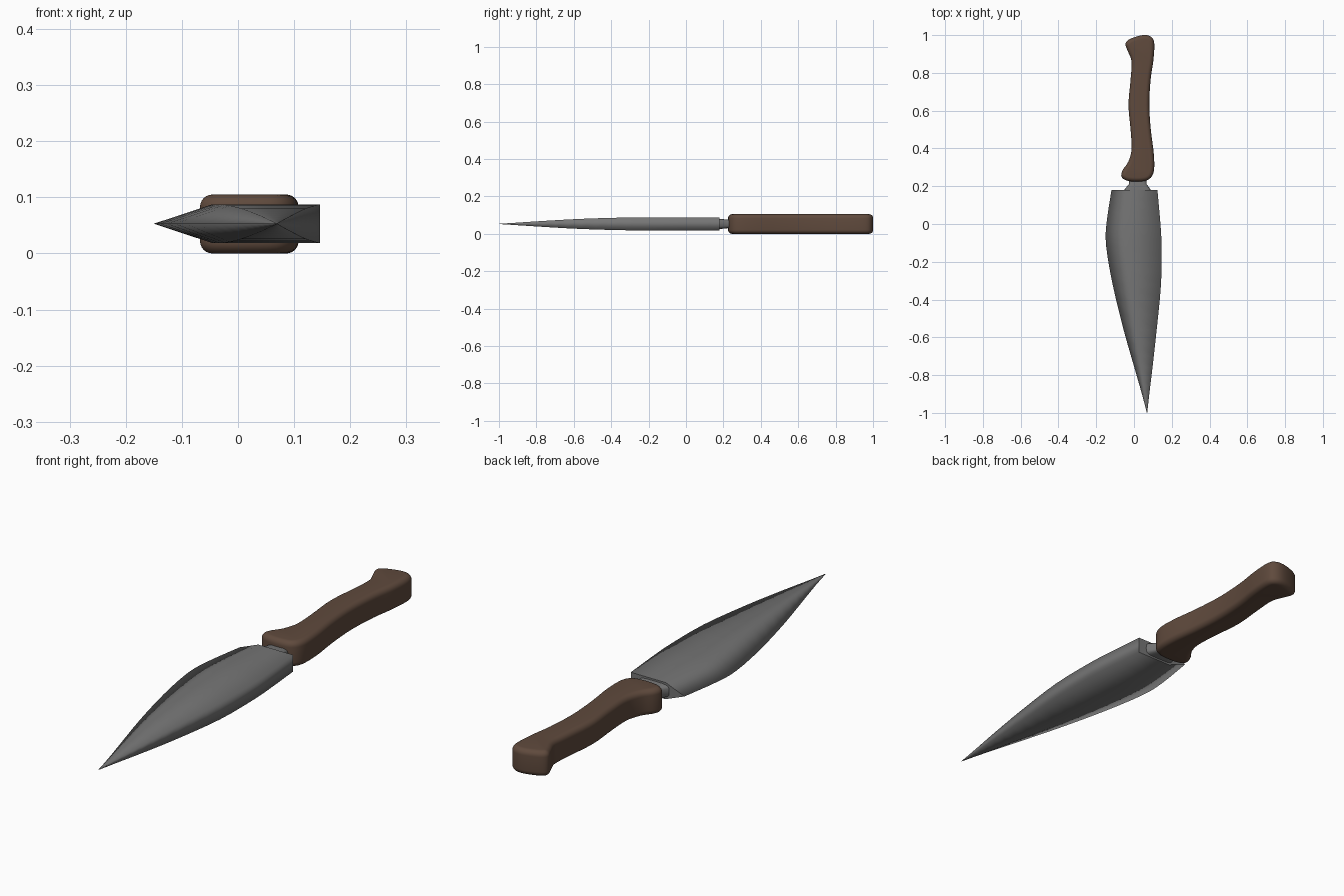
import bpy, bmesh, math
from mathutils import Vector

if "Cube" in bpy.data.objects:
    bpy.data.objects.remove(bpy.data.objects["Cube"])

MID = 0.053  # centre height of the knife


def material(name, rgb):
    m = bpy.data.materials.new(name)
    m.diffuse_color = (*rgb, 1)
    m.use_nodes = True
    m.node_tree.nodes["Principled BSDF"].inputs["Base Color"].default_value = m.diffuse_color
    return m


steel = material("grey steel", (0.18, 0.18, 0.18))
wood = material("brown wood", (0.115, 0.068, 0.046))


def spline(pts, n, closed):
    """Catmull-Rom curve through the points."""
    pts = [Vector(p) for p in pts]
    out, c = [], len(pts)
    for i in range(c if closed else c - 1):
        if closed:
            a, b, d, e = (pts[(i + k) % c] for k in (-1, 0, 1, 2))
        else:
            a, b, d, e = (pts[min(max(i + k, 0), c - 1)] for k in (-1, 0, 1, 2))
        for s in range(n):
            t = s / n
            out.append(0.5 * (2 * b + (d - a) * t + (2 * a - 5 * b + 4 * d - e) * t * t
                              + (3 * b - a - 3 * d + e) * t ** 3))
    if not closed:
        out.append(pts[-1])
    return out


def loft(name, rings, mat, sharp_angle=None, sharp_start=False):
    """Skin a list of equal-length closed rings and cap both ends."""
    bm = bmesh.new()
    rows = [[bm.verts.new(p) for p in r] for r in rings]
    n = len(rows[0])
    for a, b in zip(rows, rows[1:]):
        for i in range(n):
            j = (i + 1) % n
            bm.faces.new((a[i], a[j], b[j], b[i]))
    start = bm.faces.new(rows[0])
    bm.faces.new(rows[-1])
    for f in bm.faces:
        f.smooth = True
    if sharp_start:
        for e in start.edges:
            e.smooth = False
    bmesh.ops.recalc_face_normals(bm, faces=bm.faces)
    me = bpy.data.meshes.new(name)
    bm.to_mesh(me)
    bm.free()
    me.materials.append(mat)
    ob = bpy.data.objects.new(name, me)
    bpy.context.collection.objects.link(ob)
    if sharp_angle:
        bpy.ops.object.select_all(action='DESELECT')
        ob.select_set(True)
        bpy.context.view_layer.objects.active = ob
        bpy.ops.object.shade_smooth_by_angle(angle=math.radians(sharp_angle))
    return ob


# Blade: y, cutting edge x, spine x, half thickness
stations = [
    (0.18, -0.119, 0.124, 0.034), (0.00, -0.146, 0.140, 0.034),
    (-0.12, -0.147, 0.146, 0.034), (-0.32, -0.113, 0.143, 0.034),
    (-0.56, -0.055, 0.120, 0.027), (-0.76, 0.002, 0.098, 0.016),
    (-0.90, 0.042, 0.081, 0.007), (-1.00, 0.068, 0.070, 0.0006)]
sections = []
low = spline([s[:3] for s in stations], 3, False)
thick = spline([(s[3], 0, 0) for s in stations], 3, False)
for (y, l, r), t in zip(low, thick):
    h = t.x
    b = l + 0.35 * (r - l)
    sections.append([(l, y, MID), (b, y, MID + h), (r, y, MID + h),
                     (r, y, MID - h), (b, y, MID - h)])
loft("blade", sections, steel, sharp_start=True)


# Neck between blade and handle: tapered rounded collar
def collar(y, x0, x1, h):
    c, w = (x0 + x1) / 2, (x1 - x0) / 2
    ring = []
    for k in range(24):
        a = 2 * math.pi * k / 24
        ca, sa = math.cos(a), math.sin(a)
        ring.append((c + w * math.copysign(abs(ca) ** 0.5, ca), y,
                     MID + h * math.copysign(abs(sa) ** 0.5, sa)))
    return ring


loft("neck", [collar(0.17, -0.052, 0.088, 0.027), collar(0.185, -0.049, 0.086, 0.027),
              collar(0.212, -0.026, 0.066, 0.024), collar(0.25, -0.024, 0.064, 0.021)],
     steel, 40)

# Handle: wavy outline with rounded top and bottom rims
outline = spline([
    (-0.035, 0.229), (0.03, 0.225), (0.08, 0.237), (0.105, 0.28), (0.105, 0.37),
    (0.089, 0.5), (0.081, 0.63), (0.088, 0.765), (0.103, 0.87), (0.107, 0.96),
    (0.087, 0.993), (0.045, 1.0), (-0.02, 0.98), (-0.045, 0.955), (-0.034, 0.918),
    (-0.013, 0.86), (-0.018, 0.765), (-0.029, 0.63), (-0.018, 0.5), (-0.013, 0.395),
    (-0.03, 0.33), (-0.06, 0.285), (-0.066, 0.25)], 4, True)
count = len(outline)
inward = []
for i in range(count):
    d = (outline[(i + 1) % count] - outline[i - 1]).normalized()
    inward.append(Vector((-d.y, d.x)))  # outline runs counter-clockwise


def handle_ring(inset, z):
    return [(*(p + q * inset), z) for p, q in zip(outline, inward)]


RIM, TOP = 0.022, 0.105
arc = [(RIM * (1 - math.sin(a)), RIM * (1 - math.cos(a)))
       for a in (math.pi / 2 * k / 6 for k in range(7))]
rings = [handle_ring(i, z) for i, z in arc]
rings += [handle_ring(i, TOP - z) for i, z in reversed(arc)]
loft("handle", rings, wood, 40)
